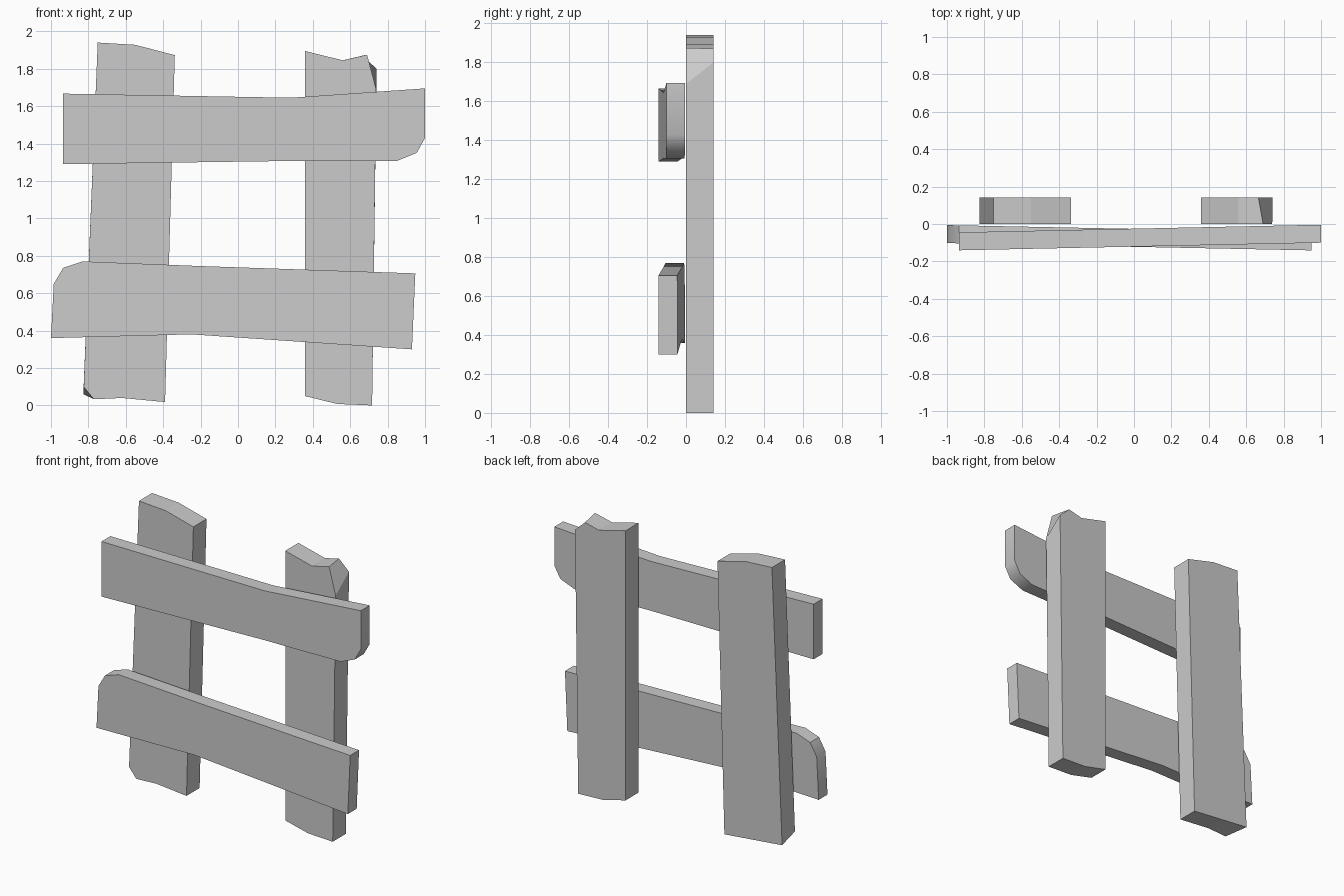
import bpy, bmesh
from math import radians

if "Cube" in bpy.data.objects:
    bpy.data.objects.remove(bpy.data.objects["Cube"])


def loft(name, front, back, smooth=False):
    """Solid board between two matching outlines of (x, y, z) points."""
    bm = bmesh.new()
    f = [bm.verts.new(p) for p in front]
    b = [bm.verts.new(p) for p in back]
    n = len(f)
    bm.faces.new(f)
    bm.faces.new(b[::-1])
    for i in range(n):
        j = (i + 1) % n
        bm.faces.new((f[j], f[i], b[i], b[j]))
    bmesh.ops.remove_doubles(bm, verts=bm.verts[:], dist=0.0005)
    bmesh.ops.recalc_face_normals(bm, faces=bm.faces[:])
    mesh = bpy.data.meshes.new(name)
    bm.to_mesh(mesh)
    bm.free()
    obj = bpy.data.objects.new(name, mesh)
    bpy.context.collection.objects.link(obj)
    if smooth:
        bpy.context.view_layer.objects.active = obj
        obj.select_set(True)
        bpy.ops.object.shade_smooth_by_angle(angle=radians(40))
        obj.select_set(False)
    return obj


def post(name, outline, back_changes):
    """Upright post; back_changes moves some back corners to form a chip."""
    back = [back_changes.get(i, p) for i, p in enumerate(outline)]
    loft(name, [(x, 0.0, z) for x, z in outline],
         [(x, 0.142, z) for x, z in back])


def rail(name, outline, y_left, y_right):
    """Cross board whose front face runs from y_left to y_right."""
    def y(x):
        return y_left + (y_right - y_left) * (x + 1) / 2
    loft(name, [(x, y(x), z) for x, z in outline],
         [(x, y(x) + 0.096, z) for x, z in outline], smooth=True)


# Posts with rough sawn ends and one chipped corner each
post("left_post",
     [(-0.75, 1.94), (-0.55, 1.928), (-0.338, 1.873), (-0.39, 0.018),
      (-0.62, 0.04), (-0.77, 0.033), (-0.825, 0.10)],
     {5: (-0.827, 0.06), 6: (-0.827, 0.06)})
post("right_post",
     [(0.358, 1.895), (0.56, 1.845), (0.69, 1.875), (0.739, 1.69),
      (0.717, 0.0), (0.53, 0.008), (0.358, 0.05)],
     {2: (0.665, 1.87), 3: (0.741, 1.80)})

# Skewed rails, each with one rounded corner
rail("upper_rail",
     [(-0.935, 1.667), (0.28, 1.645), (1.0, 1.695), (1.0, 1.43),
      (0.955, 1.35), (0.85, 1.307), (0.27, 1.307), (-0.935, 1.29)],
     -0.142, -0.10)
rail("lower_rail",
     [(-1.0, 0.36), (-0.985, 0.65), (-0.935, 0.735), (-0.83, 0.77),
      (-0.2, 0.745), (0.948, 0.706), (0.93, 0.30), (-0.25, 0.38)],
     -0.102, -0.142)
